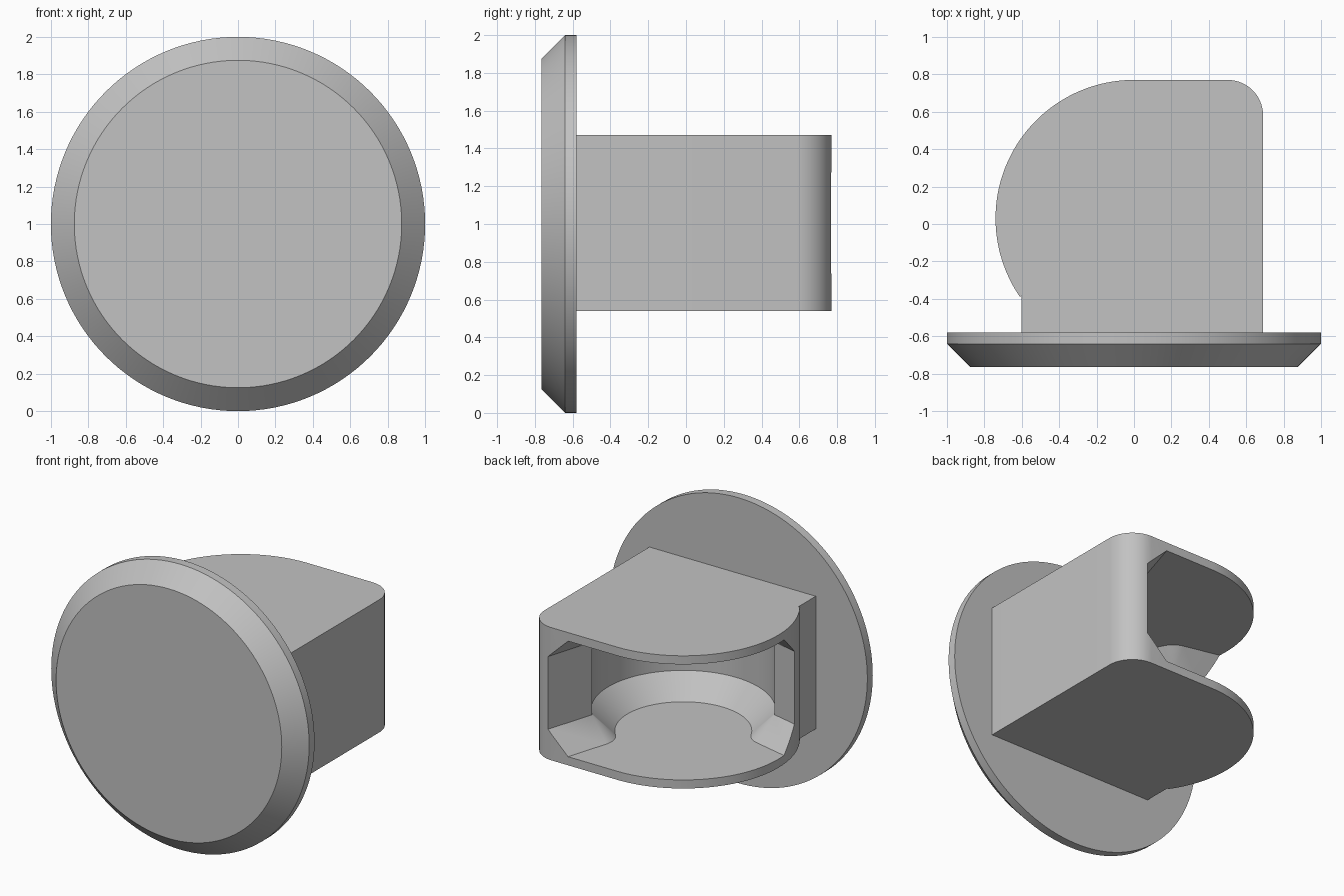
import bpy
import bmesh
from math import radians, cos, sin, atan2, degrees
from mathutils import Vector

if "Cube" in bpy.data.objects:
    bpy.data.objects.remove(bpy.data.objects["Cube"], do_unlink=True)

grey = bpy.data.materials.new("plain grey")
grey.use_nodes = True
grey.diffuse_color = (0.54, 0.54, 0.54, 1)
grey.node_tree.nodes["Principled BSDF"].inputs["Base Color"].default_value = grey.diffuse_color


def polar(angle, radius=1.0):
    a = radians(angle)
    return Vector((cos(a) * radius, sin(a) * radius))


def arc(centre, radius, start, end, steps):
    return [centre + polar(start + (end - start) * i / steps, radius) for i in range(steps + 1)]


def loft(name, rings):
    """Closed solid through equally long rings of 3D points."""
    bm = bmesh.new()
    loops = [[bm.verts.new(p) for p in ring] for ring in rings]
    n = len(loops[0])
    for low, high in zip(loops, loops[1:]):
        for i in range(n):
            j = (i + 1) % n
            bm.faces.new((low[i], low[j], high[j], high[i]))
    bm.faces.new(loops[0][::-1])
    bm.faces.new(loops[-1])
    bmesh.ops.remove_doubles(bm, verts=bm.verts, dist=1e-5)
    bmesh.ops.recalc_face_normals(bm, faces=bm.faces)
    mesh = bpy.data.meshes.new(name)
    bm.to_mesh(mesh)
    bm.free()
    mesh.materials.append(grey)
    obj = bpy.data.objects.new(name, mesh)
    bpy.context.collection.objects.link(obj)
    return obj


def smooth(obj):
    bpy.ops.object.select_all(action="DESELECT")
    obj.select_set(True)
    bpy.context.view_layer.objects.active = obj
    bpy.ops.object.shade_smooth_by_angle(angle=radians(30))


def at_height(points, z):
    return [(p.x, p.y, z) for p in points]


# Round front plate with a bevelled rim
disc = [polar(360 * i / 128) for i in range(128)]
profile = [(-0.765, 0.875), (-0.64, 1.0), (-0.58, 1.0)]
plate = loft("front_plate", [[(p.x * r, y, 1 + p.y * r) for p in disc] for y, r in profile])

# Body outline: straight side, rounded corner, large round side, short neck
centre = Vector((0, 0.03))
outline = [Vector((-0.6, -0.58)), Vector((0.69, -0.58))]
outline += arc(Vector((0.5, 0.58)), 0.19, 0, 90, 16)
outline += arc(centre, 0.74, 90, 214.5, 64)
outline.append(Vector((-0.6, -0.385)))
bottom, top = 0.54, 1.47
body = loft("body", [at_height(outline, bottom), at_height(outline, top)])

# Pocket outline as (point, outward direction): flared mouth and round seat
radius, bevel = 0.585, 0.15
start, end = 43, -153
mouth_1, mouth_2 = 73, 167
corner_1, corner_2 = centre + polar(start, radius), centre + polar(end, radius)
path = [(corner_1 + polar(mouth_1, 0.9), polar(mouth_1 - 90))]
path += [(corner_1, n) for n in arc(Vector((0, 0)), 1, mouth_1 - 90, start, 12)]
path += [(centre + n * radius, n) for n in arc(Vector((0, 0)), 1, start, end, 80)[1:-1]]
path += [(corner_2, n) for n in arc(Vector((0, 0)), 1, end, mouth_2 - 270, 12)]
path.append((corner_2 + polar(mouth_2, 0.9), polar(mouth_2 + 90)))
path.append((Vector((-1.6, 1.7)), Vector((0, 0))))
wide = [p for p, n in path]
narrow = [p - n * bevel for p, n in path]
skin = 0.06
pocket = loft("pocket_cutter", [
    at_height(narrow, bottom + skin),
    at_height(wide, bottom + skin + bevel),
    at_height(wide, top - skin - bevel),
    at_height(narrow, top - skin),
])
pocket.hide_render = True

# Cut the pocket out of the body
cut = body.modifiers.new("pocket", "BOOLEAN")
cut.operation = "DIFFERENCE"
cut.solver = "EXACT"
cut.object = pocket
bpy.context.view_layer.objects.active = body
bpy.ops.object.modifier_apply(modifier=cut.name)
bpy.data.objects.remove(pocket, do_unlink=True)

for part in (plate, body):
    smooth(part)
